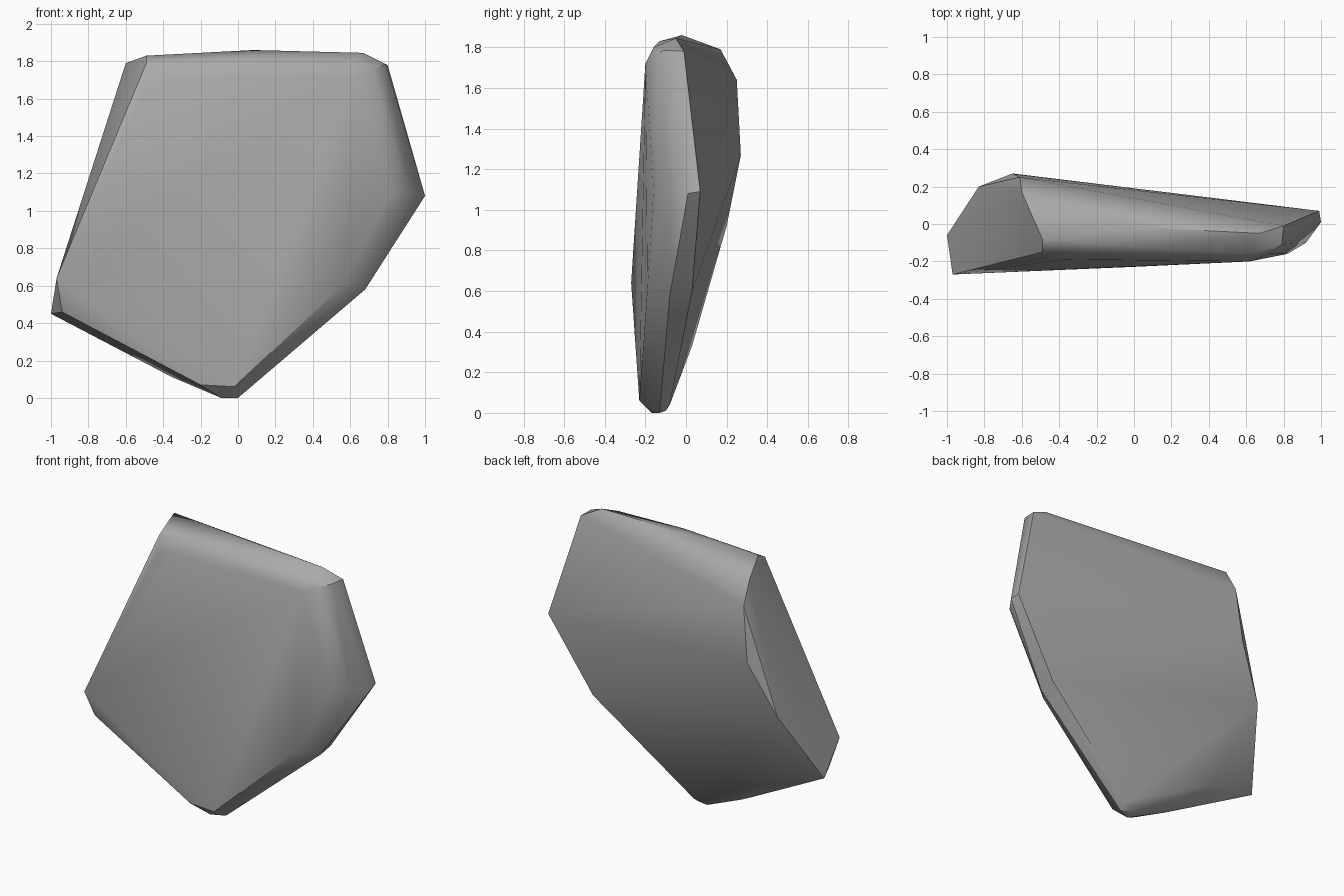
import bpy
import bmesh
import math

# Remove the default cube
default_cube = bpy.data.objects.get("Cube")
if default_cube:
    bpy.data.objects.remove(default_cube, do_unlink=True)


def make_material(name, colour):
    material = bpy.data.materials.new(name)
    material.use_nodes = True
    material.diffuse_color = colour
    shader = material.node_tree.nodes["Principled BSDF"]
    shader.inputs["Base Color"].default_value = colour
    shader.inputs["Roughness"].default_value = 0.8
    return material


def make_chipped_stone(name, outlines, material):
    """Wrap the outlines in one convex shell with soft facets."""
    bm = bmesh.new()
    for outline in outlines:
        for corner in outline:
            bm.verts.new(corner)
    hull = bmesh.ops.convex_hull(bm, input=bm.verts[:])
    leftovers = {v for v in hull["geom_interior"] + hull["geom_unused"]
                 if isinstance(v, bmesh.types.BMVert)}
    bmesh.ops.delete(bm, geom=list(leftovers), context="VERTS")
    bmesh.ops.recalc_face_normals(bm, faces=bm.faces[:])

    mesh = bpy.data.meshes.new(name)
    bm.to_mesh(mesh)
    bm.free()
    mesh.materials.append(material)
    stone = bpy.data.objects.new(name, mesh)
    bpy.context.collection.objects.link(stone)

    bpy.ops.object.select_all(action="DESELECT")
    stone.select_set(True)
    bpy.context.view_layer.objects.active = stone
    bpy.ops.object.shade_smooth_by_angle(angle=math.radians(32))
    return stone


# Broad front face, clockwise from its lower left corner
front_outline = [
    (-0.97, -0.27, 0.64), (-0.49, -0.18, 1.67), (-0.36, -0.19, 1.71),
    (0.62, -0.2, 1.72), (0.82, -0.16, 1.1), (0.57, -0.19, 0.61),
    (-0.02, -0.23, 0.06), (-0.2, -0.23, 0.07), (-0.4, -0.24, 0.24),
]

# Rounded rim between the two broad faces
rim_outline = [
    (-0.94, -0.2, 0.46), (-1, -0.06, 0.45),
    (-0.49, -0.08, 1.83), (-0.49, -0.15, 1.79), (0.08, -0.02, 1.86),
    (0.1, -0.13, 1.83), (0.67, -0.05, 1.845), (0.62, -0.16, 1.8),
    (0.72, -0.16, 1.76), (0.79, -0.11, 1.785),
    (0.92, -0.1, 1.08), (1, 0.01, 1.08),
    (0.68, -0.08, 0.58), (0, -0.13, 0), (-0.09, -0.17, 0),
    (-0.35, -0.12, 0.11),
]

# Broad back face, thickest near its upper left
back_outline = [
    (-0.83, 0.2, 0.92), (-0.65, 0.27, 1.27), (-0.61, 0.25, 1.64),
    (-0.6, 0.17, 1.79), (0.8, -0.01, 1.78), (0.99, 0.07, 1.09),
    (0.68, 0.03, 0.6), (0, -0.08, 0.04), (-0.09, -0.1, 0.01),
    (-0.6, 0.03, 0.33),
]

stone_grey = make_material("stone grey", (0.4, 0.4, 0.4, 1))
make_chipped_stone("stone_slab", [front_outline, rim_outline, back_outline],
                   stone_grey)
